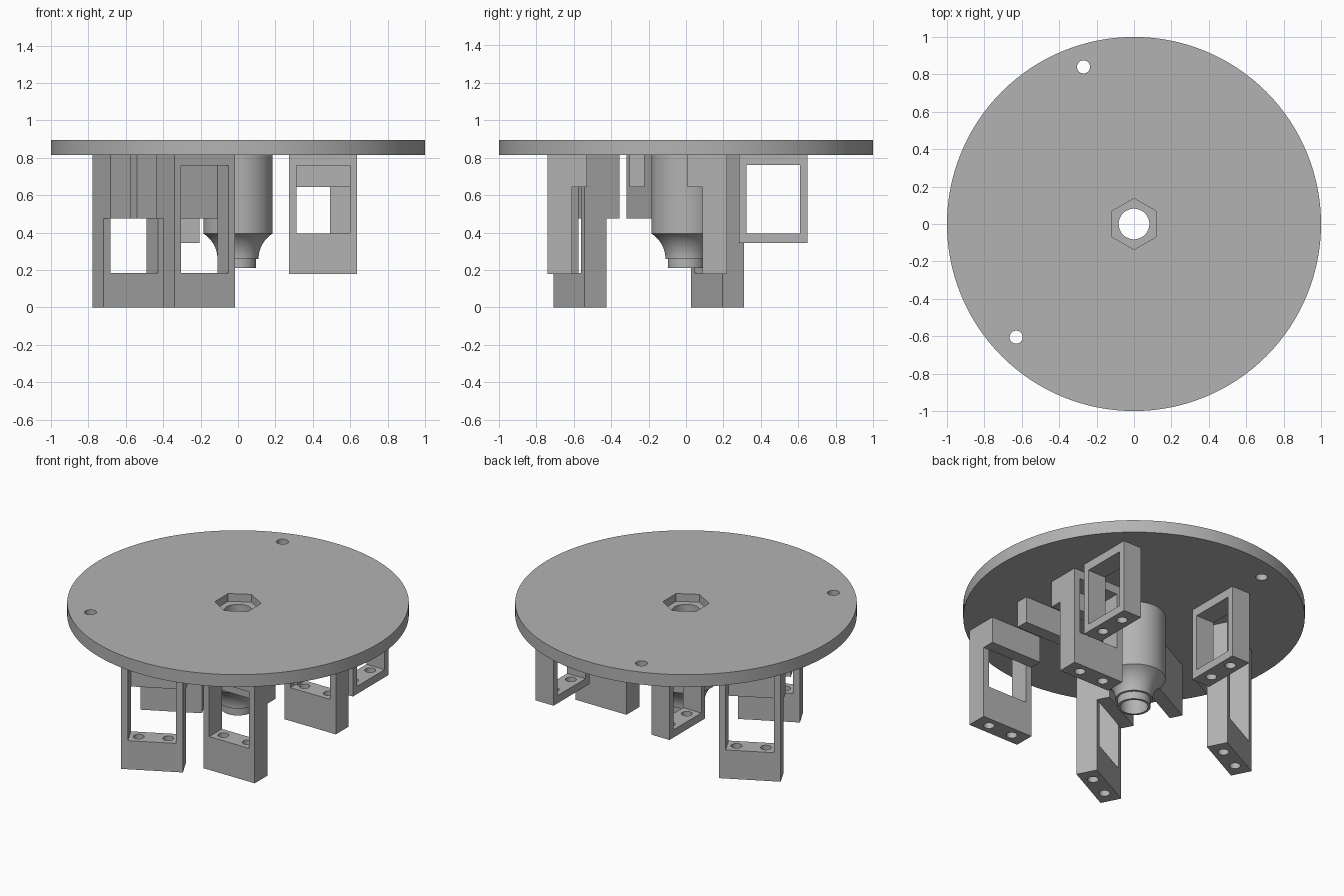
import bpy, bmesh, math
from mathutils import Matrix, Vector

if "Cube" in bpy.data.objects:
    bpy.data.objects.remove(bpy.data.objects["Cube"], do_unlink=True)

grey = bpy.data.materials.new("plain grey")
grey.use_nodes = True
colour = (0.45, 0.45, 0.45, 1)
grey.diffuse_color = colour
grey.node_tree.nodes["Principled BSDF"].inputs["Base Color"].default_value = colour

PLATE_BOTTOM, PLATE_TOP = 0.815, 0.895
FRAME_WIDTH, FRAME_DEPTH, WALL = 0.365, 0.13, 0.04
WINDOW_TOP = 0.76
PAIR_OFFSET = 0.414      # frame centre to the middle of its pair
REST_DEPTH = 0.08


def finish(name, bm):
    bmesh.ops.recalc_face_normals(bm, faces=bm.faces)
    mesh = bpy.data.meshes.new(name)
    bm.to_mesh(mesh)
    bm.free()
    mesh.materials.append(grey)
    obj = bpy.data.objects.new(name, mesh)
    bpy.context.collection.objects.link(obj)
    return obj


def box(name, x, y, width, depth, low, high):
    bm = bmesh.new()
    bmesh.ops.create_cube(bm, size=1)
    bmesh.ops.scale(bm, vec=(width, depth, high - low), verts=bm.verts)
    bmesh.ops.translate(bm, vec=(x, y, (low + high) / 2), verts=bm.verts)
    return finish(name, bm)


def cylinder(name, x, y, radius, low, high, sides=32, turn=0):
    bm = bmesh.new()
    bmesh.ops.create_cone(bm, cap_ends=True, segments=sides, radius1=radius,
                          radius2=radius, depth=high - low,
                          matrix=Matrix.Rotation(turn, 4, "Z"))
    bmesh.ops.translate(bm, vec=(x, y, (low + high) / 2), verts=bm.verts)
    return finish(name, bm)


def select(obj):
    bpy.ops.object.select_all(action="DESELECT")
    bpy.context.view_layer.objects.active = obj
    obj.select_set(True)


def cut(obj, cutter):
    mod = obj.modifiers.new("cut", "BOOLEAN")
    mod.operation, mod.solver, mod.object = "DIFFERENCE", "EXACT", cutter
    select(obj)
    bpy.ops.object.modifier_apply(modifier=mod.name)
    bpy.data.objects.remove(cutter, do_unlink=True)


def smooth(obj):
    select(obj)
    bpy.ops.object.shade_smooth_by_angle(angle=math.radians(30))


def frame(name, y, bottom, sill):
    obj = box(name, 0, y, FRAME_WIDTH, FRAME_DEPTH, bottom, PLATE_BOTTOM)
    cut(obj, box("window_cutter", 0, y, FRAME_WIDTH - 2 * WALL, 1, sill, WINDOW_TOP))
    for side in (-1, 1):
        cut(obj, cylinder("screw_cutter", side * 0.087, y, 0.032, bottom - 0.1, sill + 0.1))
    smooth(obj)
    return obj


def frame_pair(name, centre, angle, bottom, sill, rest_bottom=None):
    """Two facing frames, with optional rests at their inner faces and midway."""
    parts = [frame(f"{name}_frame_{i}", s * PAIR_OFFSET, bottom, sill)
             for i, s in enumerate((-1, 1), 1)]
    if rest_bottom:
        inner = PAIR_OFFSET - (FRAME_DEPTH + REST_DEPTH) / 2
        parts += [box(f"{name}_rest_{i}", 0, s * inner, FRAME_WIDTH, REST_DEPTH,
                      rest_bottom, PLATE_BOTTOM) for i, s in enumerate((-1, 0, 1), 1)]
    place = Matrix.Translation((*centre, 0)) @ Matrix.Rotation(math.radians(angle), 4, "Z")
    for part in parts:
        part.data.transform(place)


# Round plate with a hexagonal nut pocket, a bore and two small holes
plate = cylinder("round_plate", 0, 0, 1, PLATE_BOTTOM, PLATE_TOP, 128)
cut(plate, cylinder("pocket_cutter", 0, 0, 0.137, PLATE_TOP - 0.05, 1, 6, math.pi / 6 * 0))
cut(plate, cylinder("bore_cutter", 0, 0, 0.082, 0.7, 1, 48))
for x, y in ((-0.27, 0.84), (-0.63, -0.605)):
    cut(plate, cylinder("hole_cutter", x, y, 0.035, 0.7, 1))
smooth(plate)

# Hub: a lathed sleeve with a concave neck and a short lip
profile = [(0.082, PLATE_BOTTOM), (0.185, PLATE_BOTTOM)]
for i in range(11):
    t = math.radians(58 * (1 - i / 10))
    profile.append((0.11 + 0.159 * (1 - math.cos(t)), 0.26 + 0.159 * math.sin(t)))
profile += [(0.097, 0.26), (0.097, 0.21), (0.082, 0.21)]
bm = bmesh.new()
ring = [bm.verts.new((r, 0, z)) for r, z in profile]
edges = [bm.edges.new((ring[i - 1], ring[i])) for i in range(len(ring))]
bmesh.ops.spin(bm, geom=ring + edges, cent=(0, 0, 0), axis=(0, 0, 1),
               angle=math.tau, steps=64, use_merge=True)
bmesh.ops.remove_doubles(bm, verts=bm.verts, dist=0.0001)
smooth(finish("hub", bm))

# Three pairs of mounting frames hanging under the plate
frame_pair("angled", (-0.396, -0.199), 27.2, 0, 0.185, 0.475)
frame_pair("left", (0.455, -0.261), 0, 0.18, 0.395, 0.645)
frame_pair("rear", (0.1425, 0.467), 90, 0.345, 0.395)
